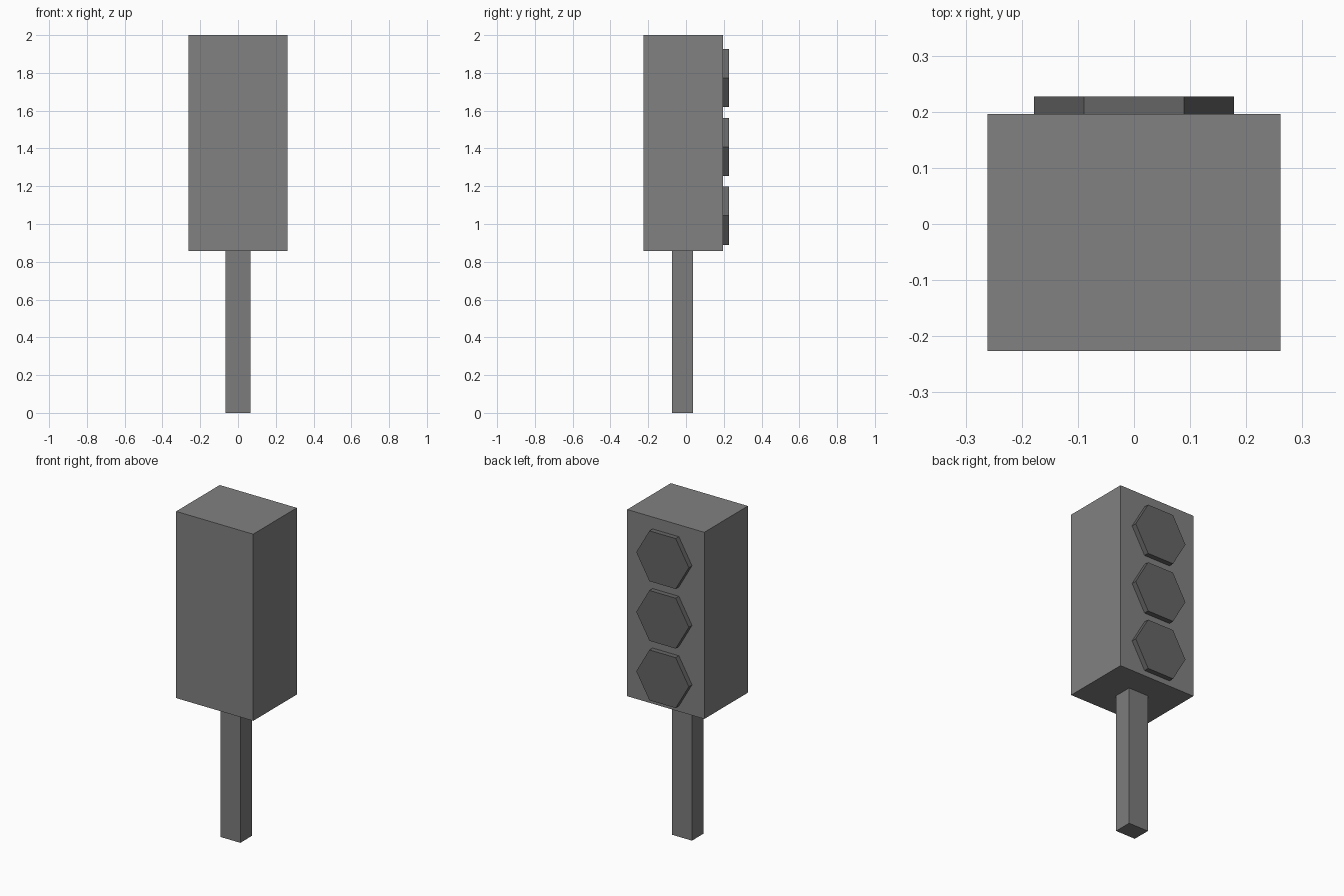
import bpy
import bmesh
from math import sin, cos, pi

if "Cube" in bpy.data.objects:
    bpy.data.objects.remove(bpy.data.objects["Cube"])


def grey(name, value):
    mat = bpy.data.materials.new(name)
    mat.diffuse_color = (value, value, value, 1.0)
    mat.use_nodes = True
    mat.node_tree.nodes["Principled BSDF"].inputs["Base Color"].default_value = mat.diffuse_color
    return mat


def prism(name, outline, axis, start, end, mat):
    """Extrude a closed outline along the y or z axis."""
    bm = bmesh.new()

    def place(p, t):
        return (p[0], t, p[1]) if axis == "y" else (p[0], p[1], t)

    face = bm.faces.new([bm.verts.new(place(p, start)) for p in outline])
    top = bmesh.ops.extrude_face_region(bm, geom=[face], use_keep_orig=True)
    for v in [g for g in top["geom"] if isinstance(g, bmesh.types.BMVert)]:
        v.co["xyz".index(axis)] = end
    bmesh.ops.recalc_face_normals(bm, faces=bm.faces)
    mesh = bpy.data.meshes.new(name)
    bm.to_mesh(mesh)
    bm.free()
    mesh.materials.append(mat)
    obj = bpy.data.objects.new(name, mesh)
    bpy.context.collection.objects.link(obj)
    return obj


def rect(half_x, y0, y1):
    return [(-half_x, y0), (half_x, y0), (half_x, y1), (-half_x, y1)]


housing_grey = grey("housing_grey", 0.22)
post_grey = grey("post_grey", 0.20)
lamp_grey = grey("lamp_grey", 0.13)

# Post and signal housing
prism("post", rect(0.067, -0.073, 0.038), "z", 0.0, 0.857, post_grey)
prism("housing", rect(0.261, -0.226, 0.196), "z", 0.857, 2.0, housing_grey)

# Three hexagonal lamps on the back face, a corner pointing to each side
for name, z in (("top_lamp", 1.773), ("middle_lamp", 1.408), ("bottom_lamp", 1.044)):
    hexagon = [(0.178 * cos(i * pi / 3), z + 0.178 * sin(i * pi / 3)) for i in range(6)]
    prism(name, hexagon, "y", 0.195, 0.227, lamp_grey)
